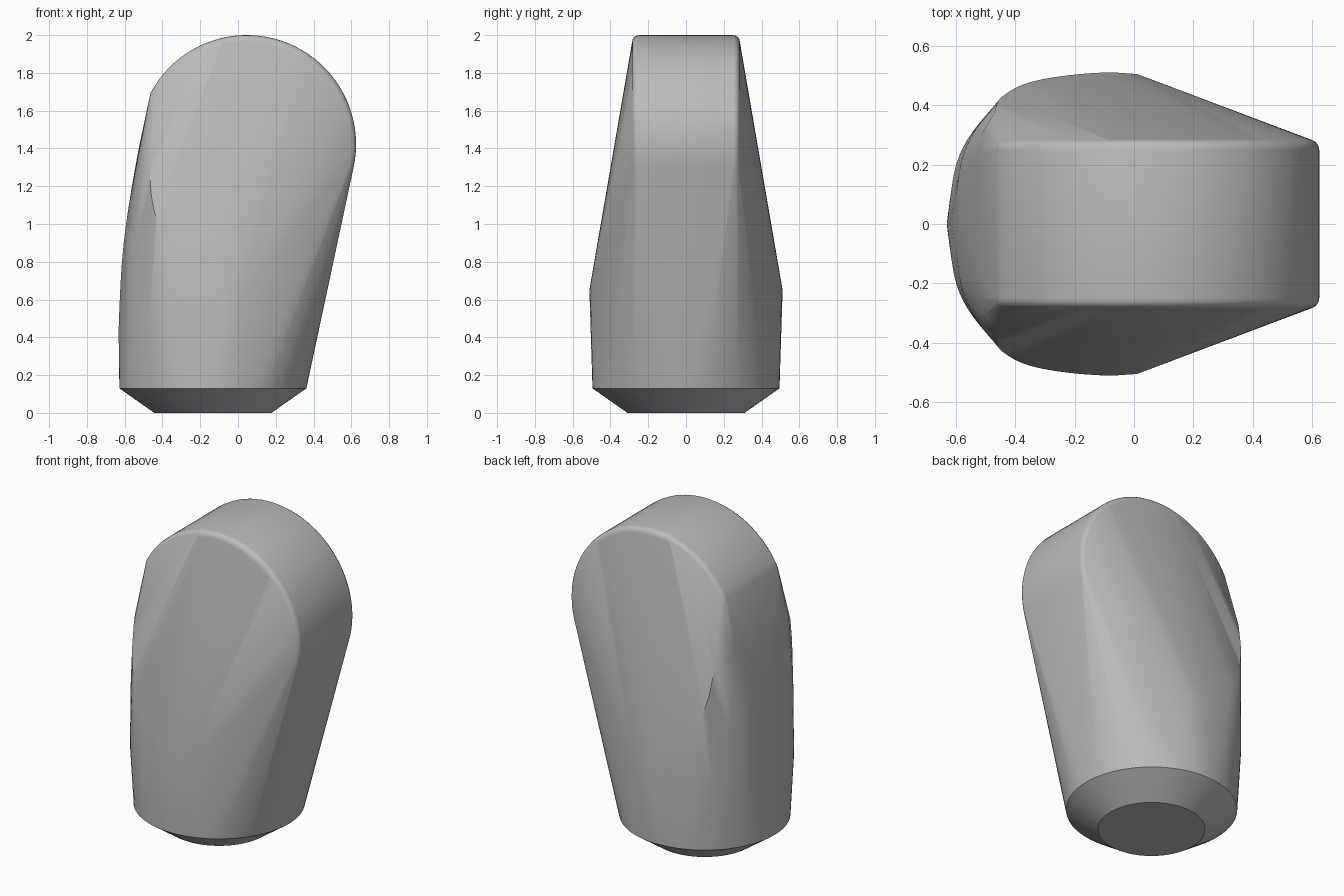
import bpy, bmesh, math
from mathutils import Vector

cube = bpy.data.objects.get("Cube")
if cube:
    bpy.data.objects.remove(cube)

grey = bpy.data.materials.new("plain grey")
grey.use_nodes = True
colour = (0.5, 0.5, 0.5, 1)
grey.diffuse_color = colour
grey.node_tree.nodes["Principled BSDF"].inputs["Base Color"].default_value = colour


def smooth_path(pts, steps=5):
    """Catmull-Rom curve through the points."""
    pts = [Vector(p) for p in pts]
    ext = [2 * pts[0] - pts[1]] + pts + [2 * pts[-1] - pts[-2]]
    out = []
    for a, b, c, d in zip(ext, ext[1:], ext[2:], ext[3:]):
        for i in range(steps):
            t = i / steps
            out.append(0.5 * (2 * b + (c - a) * t + (2 * a - 5 * b + 4 * c - d) * t * t
                              + (3 * b - a - 3 * c + d) * t ** 3))
    return out + [pts[-1]]


def ring(radius, z, count=64):
    return [Vector((-0.133 + radius * math.cos(math.tau * i / count),
                    radius * math.sin(math.tau * i / count), z)) for i in range(count)]


# Foot: chamfered round base
points = ring(0.31, 0) + ring(0.495, 0.13)
half = []

# Head: round cap outline with a softly rolled rim
centre, radius, rim_y, roll = Vector((0.047, 0, 1.422)), 0.578, 0.285, 0.035
for k in range(5):
    a = math.pi / 2 * k / 4
    r = radius - roll * (1 - math.cos(a))
    y = rim_y - roll * (1 - math.sin(a))
    for deg in range(-12, 153, 4):
        t = math.radians(deg)
        half.append(centre + Vector((r * math.cos(t), y, r * math.sin(t))))

# Shoulder: widest line, where the sloping cheek meets the body
half += smooth_path([(-0.47, 0.38, 1.32), (-0.45, 0.425, 1.1), (-0.37, 0.472, 0.86),
                     (-0.25, 0.498, 0.72), (-0.1, 0.511, 0.65), (0.01, 0.506, 0.62)])

# Spine: rounded back of the body, one path per height
half += smooth_path([(-0.63, 0, 0.5), (-0.6, 0.2, 0.5), (-0.53, 0.33, 0.5),
                     (-0.42, 0.43, 0.5), (-0.25, 0.49, 0.5)])
half += smooth_path([(-0.605, 0, 0.9), (-0.585, 0.2, 0.9), (-0.53, 0.325, 0.9),
                     (-0.45, 0.42, 0.9)])
half += smooth_path([(-0.535, 0, 1.35), (-0.53, 0.2, 1.35), (-0.51, 0.31, 1.35)])
half += smooth_path([(-0.63, 0, 0.3), (-0.63, 0, 0.5), (-0.605, 0, 0.9), (-0.535, 0, 1.35),
                     (-0.46, 0, 1.69)])

# Mirror the half and wrap everything in one convex skin
points += half + [Vector((p.x, -p.y, p.z)) for p in half]
bm = bmesh.new()
for p in points:
    bm.verts.new(p)
bmesh.ops.remove_doubles(bm, verts=bm.verts[:], dist=0.0005)
bmesh.ops.convex_hull(bm, input=bm.verts[:])
bmesh.ops.delete(bm, geom=[v for v in bm.verts if not v.link_faces], context='VERTS')
bmesh.ops.dissolve_limit(bm, angle_limit=math.radians(0.5), verts=bm.verts[:], edges=bm.edges[:])
bmesh.ops.recalc_face_normals(bm, faces=bm.faces[:])

mesh = bpy.data.meshes.new("rounded_body")
bm.to_mesh(mesh)
bm.free()
mesh.materials.append(grey)
body = bpy.data.objects.new("rounded_body", mesh)
bpy.context.collection.objects.link(body)
bpy.ops.object.select_all(action='DESELECT')
body.select_set(True)
bpy.context.view_layer.objects.active = body
bpy.ops.object.shade_smooth_by_angle(angle=math.radians(35))
